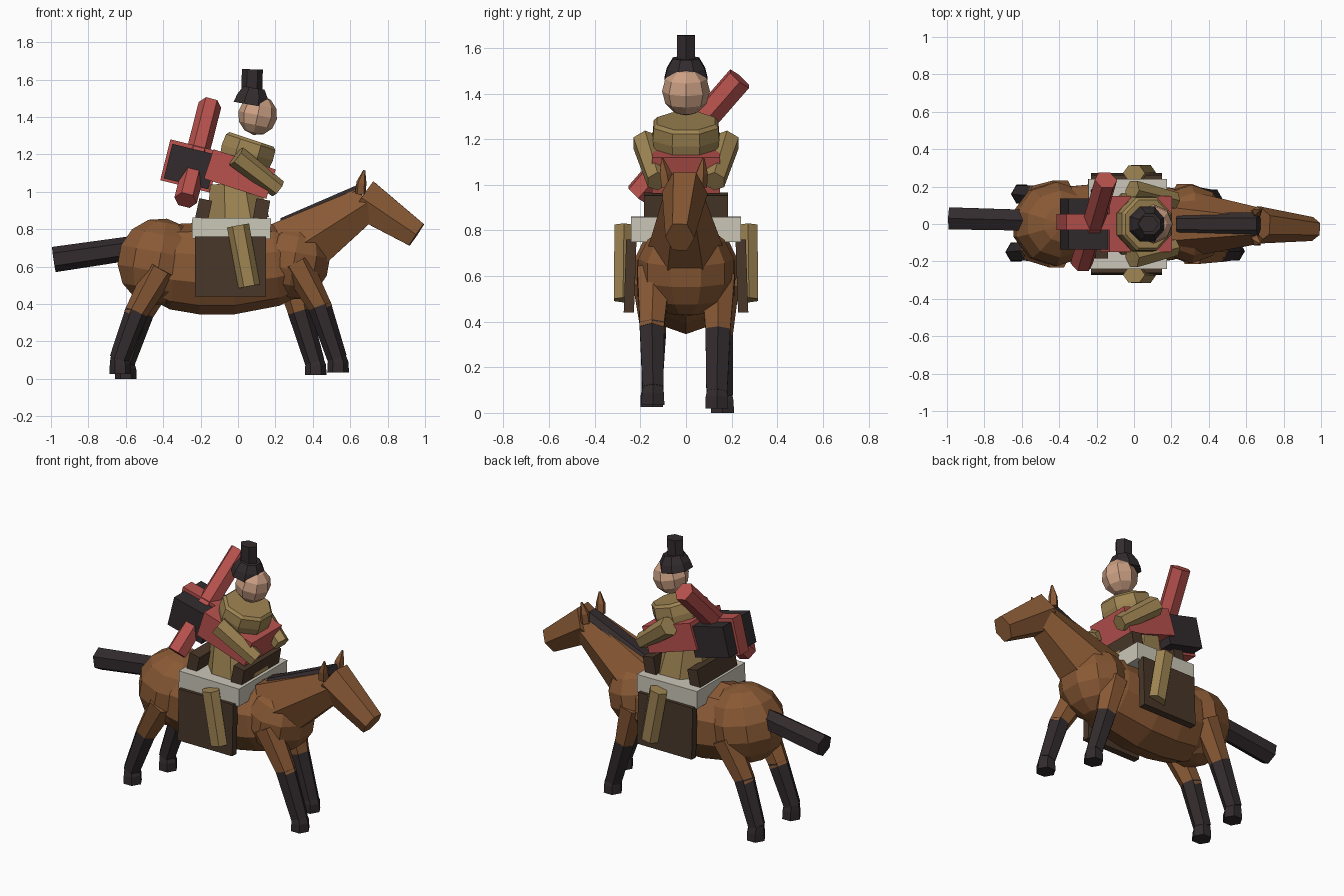
import bpy, bmesh, math
from mathutils import Vector, Matrix

cube = bpy.data.objects.get("Cube")
if cube:
    bpy.data.objects.remove(cube, do_unlink=True)


def material(name, rgb):
    m = bpy.data.materials.new(name)
    m.use_nodes = True
    col = (*rgb, 1)
    m.diffuse_color = col
    m.node_tree.nodes["Principled BSDF"].inputs["Base Color"].default_value = col
    return m


BROWN = material("chestnut brown", (0.25, 0.10, 0.035))
BLACK = material("soft black", (0.032, 0.024, 0.026))
TAN = material("khaki tan", (0.34, 0.23, 0.085))
RED = material("warm red", (0.48, 0.085, 0.075))
LEATHER = material("dark leather", (0.065, 0.038, 0.022))
CREAM = material("cream cloth", (0.60, 0.57, 0.48))
SKIN = material("skin", (0.60, 0.35, 0.23))


def finish(name, bm, mat):
    bmesh.ops.recalc_face_normals(bm, faces=bm.faces)
    me = bpy.data.meshes.new(name)
    bm.to_mesh(me)
    bm.free()
    me.materials.append(mat)
    ob = bpy.data.objects.new(name, me)
    bpy.context.collection.objects.link(ob)
    return ob


def tube(name, mat, pts, radii, sides=6, wide=1.0, phase=0.0):
    """Faceted limb through pts; wide scales the sideways (y) radius."""
    pts = [Vector(p) for p in pts]
    bm = bmesh.new()
    rings = []
    for i, p in enumerate(pts):
        t = (pts[min(i + 1, len(pts) - 1)] - pts[max(i - 1, 0)]).normalized()
        side = Vector((0, 1, 0)) - t * t.y
        side.normalize()
        up = t.cross(side)
        ring = []
        for k in range(sides):
            a = 2 * math.pi * (k + phase) / sides
            ring.append(bm.verts.new(p + radii[i] * (side * wide * math.cos(a) + up * math.sin(a))))
        rings.append(ring)
    for a, b in zip(rings, rings[1:]):
        for k in range(sides):
            j = (k + 1) % sides
            bm.faces.new((a[k], a[j], b[j], b[k]))
    bm.faces.new(rings[0])
    bm.faces.new(rings[-1])
    return finish(name, bm, mat)


def place(center, size, tilt=0.0, roll=0.0):
    return (Matrix.Translation(center) @ Matrix.Rotation(math.radians(tilt), 4, 'Y')
            @ Matrix.Rotation(math.radians(roll), 4, 'X') @ Matrix.Diagonal((*size, 1)))


def box(name, mat, center, size, tilt=0.0, roll=0.0):
    bm = bmesh.new()
    bmesh.ops.create_cube(bm, size=1, matrix=place(center, size, tilt, roll))
    return finish(name, bm, mat)


def ball(name, mat, center, radii, tilt=0.0, seg=10, rings=7):
    bm = bmesh.new()
    bmesh.ops.create_uvsphere(bm, u_segments=seg, v_segments=rings, radius=1,
                              matrix=place(center, radii, tilt))
    return finish(name, bm, mat)


# Horse body
tube("barrel", BROWN,
     [(-.5, 0, .62), (-.34, 0, .60), (-.2, 0, .59), (-.03, 0, .59), (.2, 0, .61), (.36, 0, .63)],
     [.17, .23, .245, .245, .22, .16], sides=10, wide=.92, phase=.5)
ball("rump", BROWN, (-.42, 0, .625), (.235, .23, .235), 10)
ball("chest", BROWN, (.3, 0, .63), (.2, .215, .21), 10)
tube("neck", BROWN, [(.28, 0, .68), (.69, -.01, .94)], [.205, .105], wide=.88)

# Horse head, turned slightly to its right
tube("horse_head", BROWN, [(.665, -.005, .965), (.955, -.027, .77)], [.125, .08], wide=.8)
for s, label in ((1, "left"), (-1, "right")):
    tube(label + "_ear", BROWN, [(.655, s * .072 - .01, .99), (.66, s * .08 - .012, 1.05),
                                 (.675, s * .09 - .014, 1.115)], [.03, .028, .006], sides=5)
tube("mane", BLACK, [(.235, 0, .835), (.665, 0, 1.02)], [.029, .03], wide=2.1)
tube("tail", BLACK, [(-.56, .02, .70), (-.985, .03, .638)], [.064, .068], phase=.5)

# Horse legs: hip, knee, ankle, hoof height
legs = {
    "left_front": ((.27, .14, .60), (.335, .14, .335), (.41, .135, .09), .02),
    "right_front": ((.31, -.14, .62), (.45, -.15, .365), (.53, -.145, .11), .035),
    "left_rear": ((-.39, .16, .58), (-.525, .15, .33), (-.605, .16, .085), 0),
    "right_rear": ((-.41, -.16, .59), (-.555, -.14, .335), (-.635, -.15, .105), .025),
}
for label, (hip, knee, ankle, floor) in legs.items():
    hip, knee, ankle = Vector(hip), Vector(knee), Vector(ankle)
    tube(label + "_thigh", BROWN, [hip, knee], [.085, .06], phase=.5)
    tube(label + "_shin", BLACK, [knee + (hip - knee) * .1, ankle], [.063, .053], phase=.5)
    x, y = ankle.x + .005, ankle.y
    tube(label + "_hoof", BLACK, [(x - .008, y, floor + .1), (x, y, floor + .05), (x, y, floor)],
         [.044, .056, .058], phase=.5)

# Saddle and tack
box("saddle_cloth", CREAM, (-.035, 0, .805), (.42, .48, .11), .5)
for s, label in ((1, "left"), (-1, "right")):
    box(label + "_saddle_flap", LEATHER, (-.04, s * .245, .60), (.38, .045, .32), 0, s * 2)
box("saddle_cantle", LEATHER, (-.185, 0, .90), (.07, .37, .12), 12)
box("saddle_pommel", LEATHER, (.125, 0, .90), (.075, .37, .12), 10)

# Rider
tube("pelvis", TAN, [(0, 0, .85), (-.02, 0, 1.05)], [.18, .14], sides=8, phase=.5)
box("waist_sash", RED, (.01, 0, 1.095), (.35, .30, .165), 18)
tube("torso", TAN, [(0, 0, 1.05), (.05, 0, 1.21), (.068, 0, 1.265), (.073, 0, 1.28)],
     [.13, .155, .15, .135], sides=8, wide=1.02, phase=.5)
for s, label in ((1, "left"), (-1, "right")):
    tube(label + "_arm", TAN, [(-.01, s * .18, 1.19), (.215, s * .125, 1.015)], [.06, .05], phase=.5)
    tube(label + "_leg", TAN, [(0, s * .272, .82), (.06, s * .276, .495)], [.06, .058],
         wide=.8, phase=.5)

# Rider head and hat
ball("head", SKIN, (.105, 0, 1.41), (.105, .105, .108), 12, 8, 6)
tube("hat_brim", BLACK, [(.07, 0, 1.465), (.078, 0, 1.51), (.085, 0, 1.555)],
     [.102, .09, .062], sides=8, phase=.5)
tube("hat_crown", BLACK, [(.073, 0, 1.52), (.077, 0, 1.655)], [.056, .056], wide=.8, phase=.5)

# Backpack with strap and bedroll
box("backpack", BLACK, (-.255, 0, 1.135), (.245, .27, .19), 14)
box("backpack_strap", RED, (-.255, .01, 1.138), (.275, .085, .225), 14)
tube("bedroll", RED, [(-.15, .235, 1.465), (-.28, -.21, .955)], [.062, .062], phase=.5)
